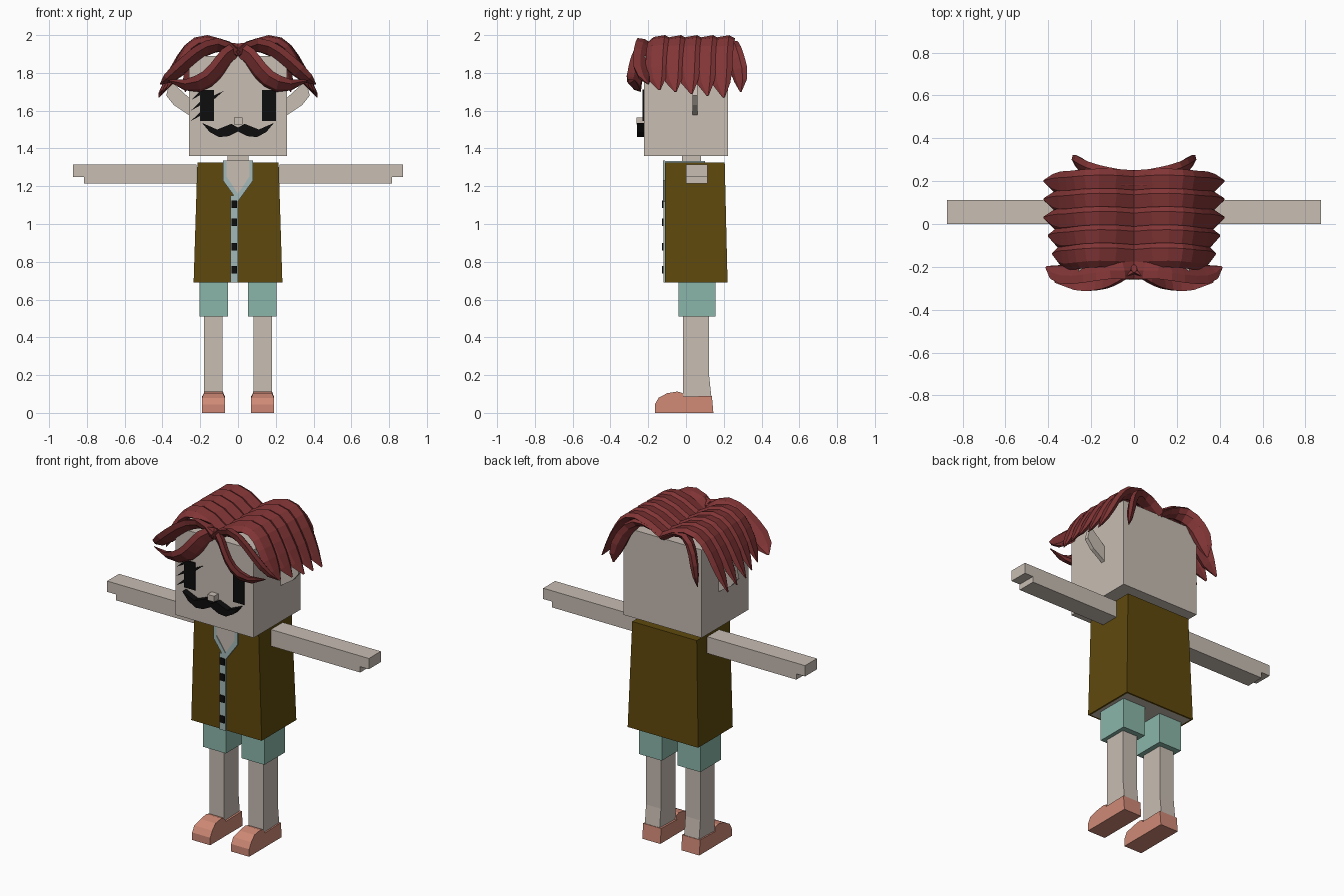
import bpy, bmesh
from math import cos, sin, tau
from mathutils import Vector
from mathutils.geometry import interpolate_bezier

cube = bpy.data.objects.get("Cube")
if cube:
    bpy.data.objects.remove(cube, do_unlink=True)


def material(name, *rgb):
    m = bpy.data.materials.new(name)
    m.use_nodes = True
    m.diffuse_color = (*rgb, 1)
    m.node_tree.nodes["Principled BSDF"].inputs["Base Color"].default_value = (*rgb, 1)
    return m


SKIN = material("skin", .58, .51, .45)
HAIR = material("dark_red_hair", .22, .035, .036)
BROWN = material("brown_cloth", .115, .066, .004)
TEAL = material("teal_cloth", .26, .47, .4)
SALMON = material("salmon_leather", .62, .25, .18)
PALE = material("pale_blue_cloth", .37, .48, .48)
BLACK = material("black", .004, .004, .004)


def loft(name, rings, mat, mirror=False):
    """Skin a list of equal-length point rings, cap both ends and mirror in x if asked."""
    bm = bmesh.new()
    rows = [[bm.verts.new(point) for point in ring] for ring in rings]
    for lower, upper in zip(rows, rows[1:]):
        for i in range(len(lower)):
            bm.faces.new((lower[i - 1], lower[i], upper[i], upper[i - 1]))
    bm.faces.new(rows[0])
    bm.faces.new(rows[-1])
    bmesh.ops.recalc_face_normals(bm, faces=bm.faces)
    mesh = bpy.data.meshes.new(name)
    bm.to_mesh(mesh)
    bm.free()
    mesh.materials.append(mat)
    ob = bpy.data.objects.new(name, mesh)
    bpy.context.collection.objects.link(ob)
    if mirror:
        ob.modifiers.new("mirror", "MIRROR").use_mirror_merge = False
    return ob


def rectangle(xs, ys, z):
    (left, right), (front, back) = xs, ys
    return [(left, front, z), (right, front, z), (right, back, z), (left, back, z)]


def box(name, xs, ys, zs, mat, mirror=False):
    return loft(name, [rectangle(xs, ys, z) for z in zs], mat, mirror)


def plate(name, outline, ys, mat, mirror=False):
    """Extrude a front outline of (x, z) points along y."""
    return loft(name, [[(x, y, z) for x, z in outline] for y in ys], mat, mirror)


# Tapered tunic, with a skin-coloured underside inside a brown hem
tunic = loft("tunic", [rectangle((-.235, .235), (-.11, .22), .69),
                       rectangle((-.215, .215), (-.11, .205), 1.325)], BROWN)
tunic.data.materials.append(SKIN)
bm = bmesh.new()
bm.from_mesh(tunic.data)
underside = [f for f in bm.faces if f.normal.z < -.9]
bmesh.ops.inset_region(bm, faces=underside, thickness=.015)
for face in underside:
    face.material_index = 1
bm.to_mesh(tunic.data)
bm.free()

# Neck, collar and open chest
box("neck", (-.055, .055), (-.02, .08), (1.3, 1.37), SKIN)
box("collar", (-.08, .08), (-.115, .1), (1.31, 1.334), PALE)
plate("chest", [(-.06, 1.335), (.06, 1.335), (.06, 1.25), (0, 1.15), (-.06, 1.25)],
      (-.117, -.11), SKIN)
plate("collar_edges", [(.06, 1.335), (.08, 1.335), (.08, 1.23), (0, 1.12), (0, 1.16),
                       (.06, 1.25)], (-.121, -.11), PALE, True)

# Button band
box("button_band", (-.04, 0), (-.119, -.11), (.69, 1.15), PALE)
for z in (1.105, 1.01, .88, .757):
    box("button", (-.035, -.004), (-.127, -.118), (z - .02, z + .02), BLACK)

# Arms with a notch below the hand
plate("arms", [(.22, 1.215), (.815, 1.215), (.815, 1.25), (.873, 1.25), (.873, 1.315),
               (.22, 1.315)], (0, .113), SKIN, True)

# Shorts and legs, with a slightly deeper ankle
box("shorts", (.053, .204), (-.04, .155), (.51, .7), TEAL, True)
calf = (.082, .181)
loft("legs", [rectangle(calf, (-.015, back), z)
              for back, z in ((.137, .06), (.122, .2), (.122, .53))], SKIN, True)

# Shoes: side profile of (y, z) points, narrower at the top
profile = [(-.165, 0), (-.165, .045), (-.145, .08), (-.1, .104), (-.045, .113),
           (-.018, .105), (-.012, .086), (.137, .09), (.145, 0)]
loft("shoes", [[(.13 + side * (.05 if z > .1 else .06), y, z) for y, z in profile]
               for side in (-1, 1)], SALMON, True)

# Head and ears
box("head", (-.26, .26), (-.222, .222), (1.36, 1.89), SKIN)
plate("ears", [(.25, 1.57), (.34, 1.63), (.38, 1.68), (.36, 1.76), (.25, 1.66)],
      (.035, .06), SKIN, True)

# Face
face_layer = (-.229, -.221)
box("eyes", (.127, .2), face_layer, (1.545, 1.71), BLACK, True)


def lash(name, root_x, root_z, tip):
    plate(name, [(root_x, root_z - .012), tip, (root_x, root_z + .012)], face_layer, BLACK)


for z in (1.545, 1.6, 1.655):
    lash("outer_lash", -.19, z + .045, (-.25, z))
lash("inner_lash", -.135, 1.665, (-.075, 1.705))
plate("moustache", [(0, 1.51), (.035, 1.53), (.11, 1.5), (.19, 1.535), (.15, 1.487),
                    (.1, 1.46), (.05, 1.465), (0, 1.49)], (-.26, -.22), BLACK, True)
box("nose", (-.021, .024), (-.262, -.22), (1.528, 1.563), SKIN)


def lock(name, start, lift, fall, tip, side, width):
    """Sweep a skewed hexagon along a curve, tapering to the tip, on both sides."""
    points = interpolate_bezier(Vector(start), Vector(lift), Vector(fall), Vector(tip), 9)
    last = len(points) - 1
    thickness = .026
    rings = []
    for i, point in enumerate(points):
        along = (points[min(i + 1, last)] - points[max(i - 1, 0)]).normalized()
        across = Vector(side)
        across = (across - along * across.dot(along)).normalized()
        outward = along.cross(across)
        taper = .1 if i == last else .75 if i == last - 1 else 1
        angles = [tau * k / 6 for k in range(6)]
        rings.append([point + taper * (across * width * cos(a)
                                       + outward * thickness * sin(a + .4))
                      for a in angles])
    loft(name, rings, HAIR, True)


# Side locks, in rows from the parting down over the ears
for row in range(5):
    y = -.15 + .085 * row
    reach = .38 + .02 * min(row, 2)
    drop = .01 * row
    lock("side_locks", (0, y, 1.9), (.28, y + .03, 2.1), (.28, y - .03, 1.85),
         (reach, y + .01, 1.71 - drop), (0, 1, 0), .06)

# Fringe, parted in the middle
lock("lower_fringe", (0, -.2, 1.9), (.1, -.26, 1.95), (.1, -.29, 1.65),
     (.37, -.27, 1.76), (.5, -.45, .65), .058)
lock("upper_fringe", (0, -.2, 1.9), (.15, -.2, 2.05), (.3, -.28, 1.8),
     (.41, -.2, 1.74), (.4, -.6, .6), .058)

# Back locks, falling past the rear corners
lock("back_locks", (0, .2, 1.9), (.2, .2, 2.05), (.25, .3, 1.85),
     (.28, .29, 1.7), (.35, 1, 0), .05)
